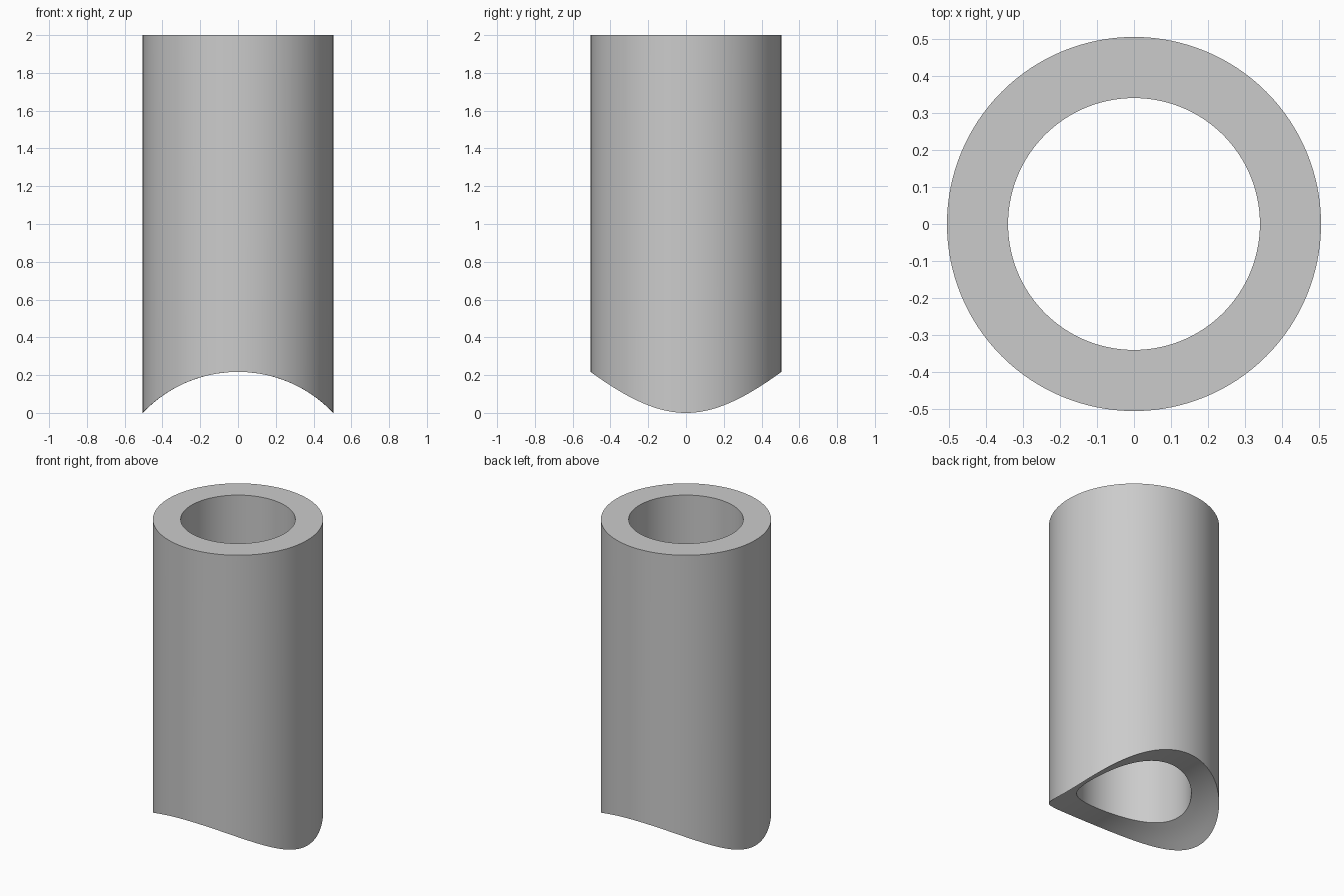
import bpy, bmesh, math

cube = bpy.data.objects.get("Cube")
if cube:
    bpy.data.objects.remove(cube, do_unlink=True)

SEGMENTS = 128
OUTER, INNER, HEIGHT = 0.505, 0.34, 2.0
NOTCH_TOP = 0.217
# Radius of the crossing pipe whose saddle notch meets z = 0 at the outer wall
SADDLE = (OUTER ** 2 + NOTCH_TOP ** 2) / (2 * NOTCH_TOP)


def saddle_z(x):
    return max(0.0, NOTCH_TOP - SADDLE + math.sqrt(SADDLE ** 2 - x * x))


def ring(bm, radius, top):
    verts = []
    for i in range(SEGMENTS):
        a = math.tau * i / SEGMENTS
        x, y = radius * math.cos(a), radius * math.sin(a)
        verts.append(bm.verts.new((x, y, HEIGHT if top else saddle_z(x))))
    return verts


# Closed cross-section: outer wall, top rim, bore, then the curved saddle rim
bm = bmesh.new()
loops = [ring(bm, OUTER, False), ring(bm, OUTER, True),
         ring(bm, INNER, True), ring(bm, INNER, False)]
STEPS = 4
for s in range(1, STEPS):
    loops.append(ring(bm, INNER + (OUTER - INNER) * s / STEPS, False))
for a, b in zip(loops, loops[1:] + loops[:1]):
    for i in range(SEGMENTS):
        j = (i + 1) % SEGMENTS
        bm.faces.new((a[i], a[j], b[j], b[i]))
bmesh.ops.recalc_face_normals(bm, faces=bm.faces)

mesh = bpy.data.meshes.new("notched_pipe")
bm.to_mesh(mesh)
bm.free()
pipe = bpy.data.objects.new("notched_pipe", mesh)
bpy.context.collection.objects.link(pipe)

# Plain grey material
grey = bpy.data.materials.new("light_grey")
grey.use_nodes = True
color = (0.6, 0.6, 0.6, 1.0)
grey.diffuse_color = color
grey.node_tree.nodes["Principled BSDF"].inputs["Base Color"].default_value = color
mesh.materials.append(grey)

# Smooth walls with crisp rims
bpy.ops.object.select_all(action='DESELECT')
pipe.select_set(True)
bpy.context.view_layer.objects.active = pipe
bpy.ops.object.shade_smooth_by_angle(angle=math.radians(30))
